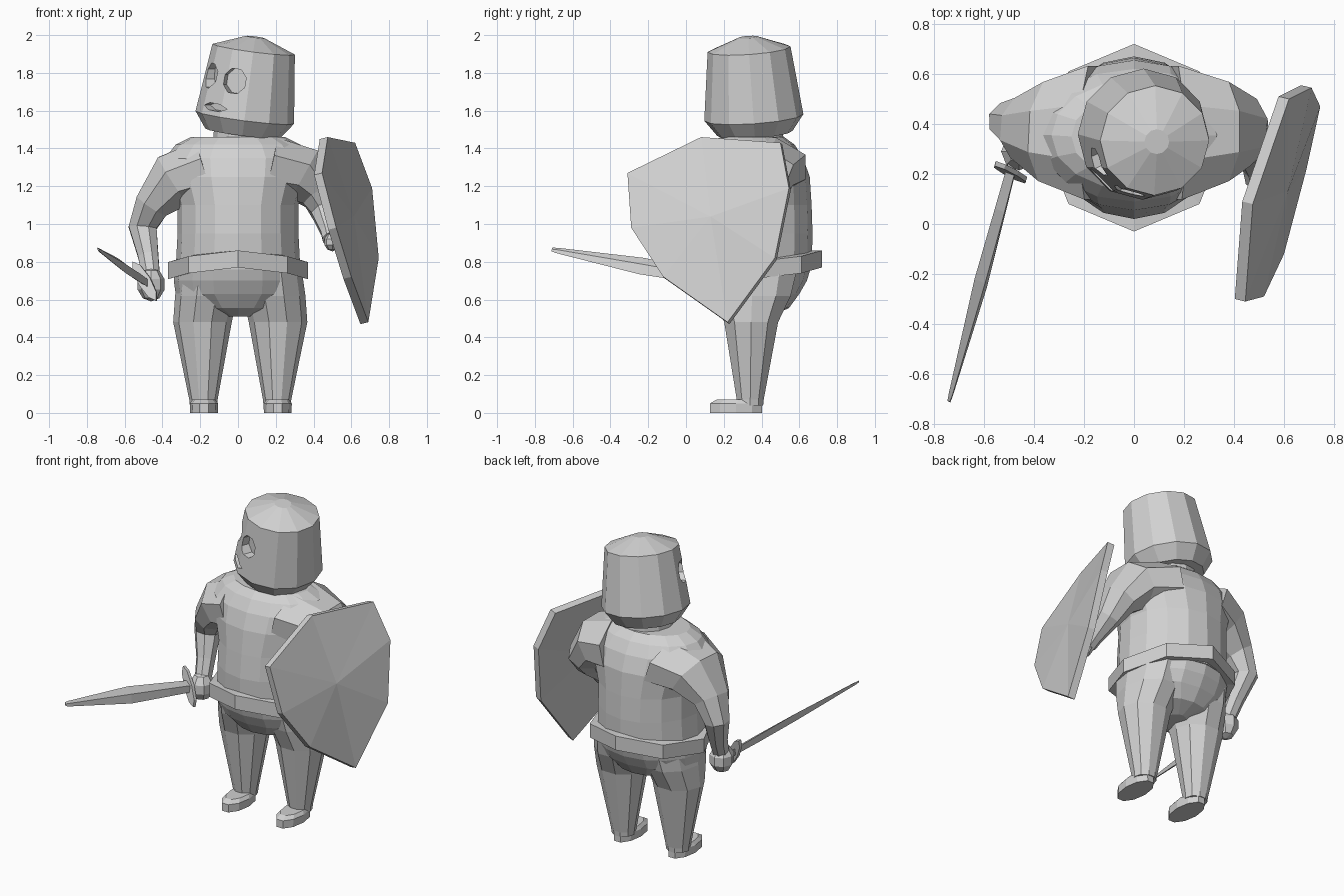
import bpy
import bmesh
from math import sin, cos, pi, radians
from mathutils import Vector

if "Cube" in bpy.data.objects:
    bpy.data.objects.remove(bpy.data.objects["Cube"], do_unlink=True)

# One plain grey for the whole figure
TONE = (0.64, 0.64, 0.64, 1)
grey = bpy.data.materials.new("plain_grey")
grey.use_nodes = True
grey.diffuse_color = TONE
grey.node_tree.nodes["Principled BSDF"].inputs["Base Color"].default_value = TONE


def finish(name, bm):
    bmesh.ops.recalc_face_normals(bm, faces=bm.faces[:])
    mesh = bpy.data.meshes.new(name)
    bm.to_mesh(mesh)
    bm.free()
    mesh.materials.append(grey)
    obj = bpy.data.objects.new(name, mesh)
    bpy.context.collection.objects.link(obj)
    return obj


def loft(name, rings, sides, up=(0, 1, 0), axis=None, closed=False, bend=0.0, turn=0.0):
    """Skin elliptical rings (centre, half size along up, half size across)."""
    bm = bmesh.new()
    centres = [Vector(r[0]) for r in rings]
    loops = []
    for i, (c, (_, a, b)) in enumerate(zip(centres, rings)):
        if axis:
            t = Vector(axis).normalized()
        else:
            t = (centres[min(i + 1, len(rings) - 1)] - centres[max(i - 1, 0)]).normalized()
        side = Vector(up).cross(t).normalized()
        high = t.cross(side)
        loop = []
        for k in range(sides):
            ang = 2 * pi * k / sides + turn
            p = c + high * (a * cos(ang)) + side * (b * sin(ang))
            p.z -= bend * p.x ** 2
            loop.append(bm.verts.new(p))
        loops.append(loop)
    pairs = list(zip(loops, loops[1:]))
    if closed:
        pairs.append((loops[-1], loops[0]))
    else:
        bm.faces.new(loops[0])
        bm.faces.new(loops[-1])
    for lo, hi in pairs:
        for k in range(sides):
            n = (k + 1) % sides
            bm.faces.new((lo[k], lo[n], hi[n], hi[k]))
    return finish(name, bm)


def stack(name, rows, sides, x=0.0, **kw):
    """Upright loft from rows of height, y centre, half depth, half width."""
    return loft(name, [((x, cy, z), ry, rx) for z, cy, ry, rx in rows], sides, axis=(0, 0, 1), **kw)


def ball(name, centre, size):
    bm = bmesh.new()
    bmesh.ops.create_uvsphere(bm, u_segments=8, v_segments=5, radius=1)
    for v in bm.verts:
        v.co = Vector(centre) + Vector([p * s for p, s in zip(v.co, size)])
    return finish(name, bm)


# Body
stack("torso", [(0.76, 0.345, 0.32, 0.33), (0.95, 0.345, 0.325, 0.32), (1.1, 0.35, 0.315, 0.32),
                (1.25, 0.355, 0.3, 0.37), (1.35, 0.355, 0.265, 0.385), (1.42, 0.355, 0.22, 0.33),
                (1.46, 0.35, 0.17, 0.25)], 16)
stack("belt", [(0.77, 0.345, 0.3, 0.3), (0.77, 0.345, 0.375, 0.37),
               (0.86, 0.345, 0.375, 0.37), (0.86, 0.345, 0.3, 0.3)], 8, closed=True, bend=0.45)
stack("pelvis", [(0.51, 0.345, 0.1, 0.07), (0.555, 0.345, 0.2, 0.22),
                 (0.63, 0.345, 0.255, 0.33), (0.7, 0.345, 0.295, 0.34),
                 (0.78, 0.345, 0.32, 0.335)], 16)
stack("neck", [(1.4, 0.35, 0.17, 0.17), (1.53, 0.35, 0.16, 0.16)], 12, x=0.035)

# Legs and feet
for side, word in ((1, "left"), (-1, "right")):
    rows = [(0.04, 0.34, 0.072, 0.072, 0.195), (0.07, 0.34, 0.075, 0.075, 0.195),
            (0.48, 0.345, 0.15, 0.155, 0.2), (0.62, 0.35, 0.215, 0.165, 0.18),
            (0.76, 0.35, 0.25, 0.16, 0.165)]
    loft(word + "_leg", [((0.012 + side * cx, cy, z), ry, rx) for z, cy, ry, rx, cx in rows],
         10, axis=(0, 0, 1), turn=pi / 10)
    stack(word + "_foot", [(0, 0.265, 0.145, 0.073), (0.05, 0.265, 0.145, 0.075),
                           (0.07, 0.28, 0.125, 0.06)], 10, x=0.015 + side * 0.195, turn=pi / 10)


# Arms and hands: shoulders are deep front to back and blend into the torso
def arm(name, path):
    loft(name, [(p, depth, r) for p, depth, r in path], 8, turn=pi / 8)


arm("right_arm", [((-0.17, 0.365, 1.285), 0.29, 0.175), ((-0.34, 0.37, 1.23), 0.215, 0.16),
                  ((-0.455, 0.385, 1.1), 0.13, 0.1), ((-0.505, 0.41, 0.98), 0.08, 0.08),
                  ((-0.475, 0.35, 0.83), 0.058, 0.058), ((-0.46, 0.3, 0.72), 0.05, 0.05)])
arm("left_arm", [((0.17, 0.365, 1.3), 0.29, 0.175), ((0.35, 0.37, 1.26), 0.215, 0.16),
                 ((0.44, 0.365, 1.15), 0.15, 0.11), ((0.465, 0.32, 1.06), 0.085, 0.08),
                 ((0.485, 0.22, 0.96), 0.05, 0.05), ((0.49, 0.17, 0.92), 0.045, 0.045)])
ball("right_hand", (-0.46, 0.29, 0.68), (0.075, 0.08, 0.09))
ball("left_hand", (0.5, 0.15, 0.905), (0.045, 0.06, 0.05))

# Sword: blade, cross guard and grip share one direction
across = (0.5, -0.1, -0.8)
hilt = Vector((-0.485, 0.24, 0.69))
tip = Vector((-0.74, -0.71, 0.865))


def along(t):
    return hilt.lerp(tip, t)


loft("sword_blade", [(along(0), 0.035, 0.02), (along(0.2), 0.042, 0.022), (along(0.5), 0.052, 0.02),
                     (along(0.97), 0.017, 0.008), (along(1), 0.012, 0.004)], 4, up=across)
loft("sword_grip", [(along(-0.1), 0.03, 0.03), (along(0), 0.03, 0.03)], 6, up=across)
loft("sword_guard", [(along(0.025), 0.125, 0.035), (along(0.045), 0.125, 0.035)], 8, up=across)

# Shield: faceted outer face with an even thickness
bm = bmesh.new()
rim = [(0.445, -0.31, 1.27), (0.475, 0.08, 1.46), (0.62, 0.5, 1.43), (0.71, 0.545, 1.19),
       (0.745, 0.47, 0.82), (0.69, 0.22, 0.48), (0.6, -0.12, 0.72), (0.52, -0.29, 0.98)]
fronts = [bm.verts.new(p) for p in rim]
backs = [bm.verts.new(Vector(p) - Vector((0.042, -0.01, 0.01))) for p in rim]
hub = bm.verts.new((0.615, 0.13, 1.04))
hub_back = bm.verts.new((0.573, 0.14, 1.03))
for i in range(len(rim)):
    j = (i + 1) % len(rim)
    bm.faces.new((fronts[i], fronts[j], hub))
    bm.faces.new((backs[j], backs[i], hub_back))
    bm.faces.new((fronts[j], fronts[i], backs[i], backs[j]))
finish("shield", bm)

# Helmet: tapered, tilted, with a low peaked crown
lean = Vector((0.13, -0.07, 1)).normalized()
base = Vector((0.025, 0.365, 1.48))
helmet = loft("helmet", [(base + lean * s, r, r) for s, r in
                         ((0, 0.2), (0.085, 0.263), (0.45, 0.22), (0.515, 0.05))], 12, axis=lean)


# Eye holes and mouth slot, sunk into the turned face
def sink(angle, height, reach, up_half, side_half, sides):
    centre = base + lean * (height - base.z)
    out = Vector((-sin(radians(angle)), -cos(radians(angle)), 0))
    cutter = loft("cutter", [(centre + out * (reach - 0.06), up_half, side_half),
                             (centre + out * (reach + 0.1), up_half, side_half)],
                  sides, up=lean, turn=pi / sides)
    cutter.hide_render = True
    mod = helmet.modifiers.new("cut", "BOOLEAN")
    mod.operation = "DIFFERENCE"
    mod.solver = "EXACT"
    mod.object = cutter
    bpy.context.view_layer.objects.active = helmet
    bpy.ops.object.modifier_apply(modifier=mod.name)
    bpy.data.objects.remove(cutter, do_unlink=True)


sink(20, 1.76, 0.24, 0.07, 0.065, 8)
sink(65, 1.79, 0.24, 0.07, 0.065, 8)
sink(42, 1.62, 0.255, 0.022, 0.08, 6)
